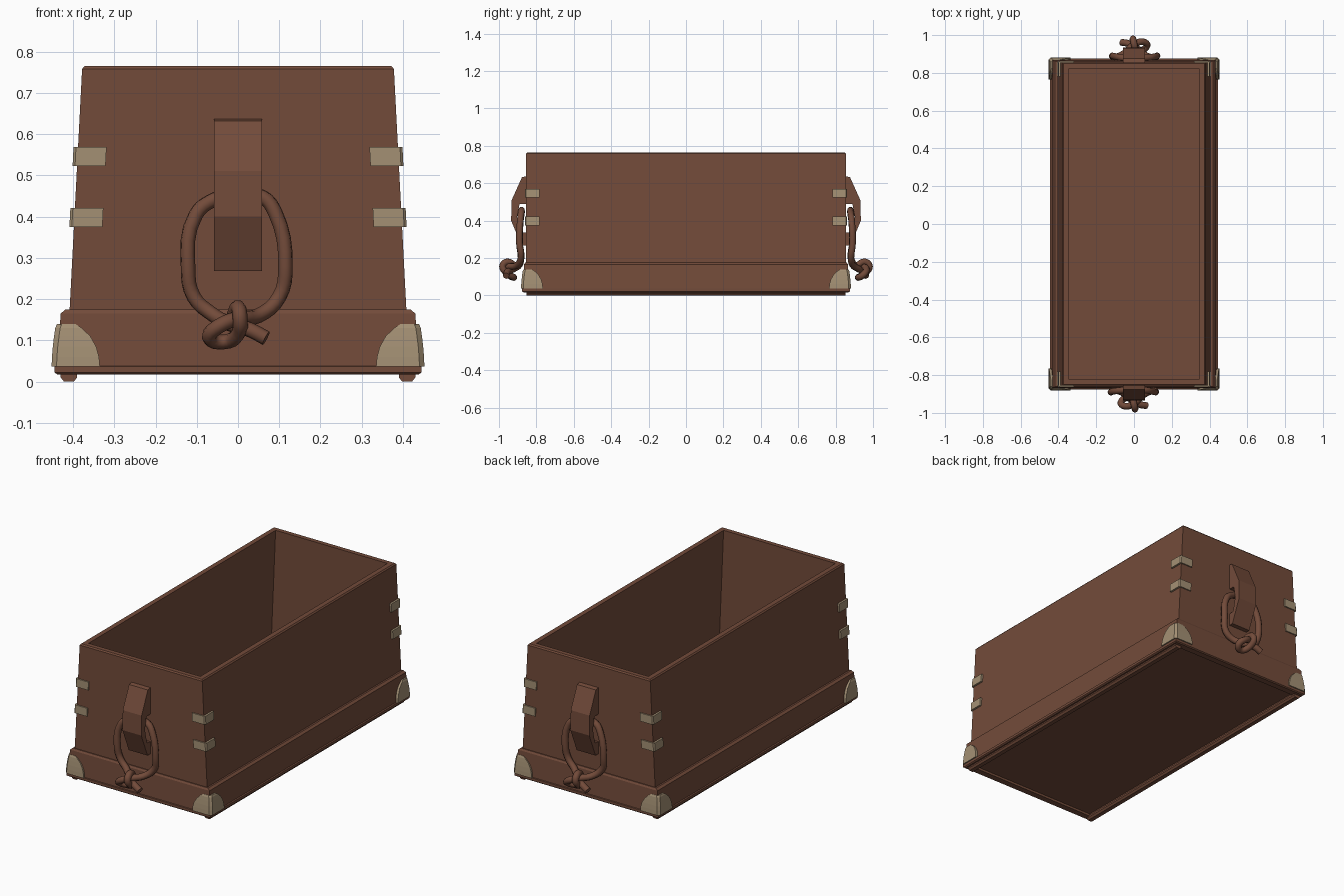
import bpy, bmesh, math

cube = bpy.data.objects.get("Cube")
if cube:
    bpy.data.objects.remove(cube, do_unlink=True)


def material(name, rgb):
    m = bpy.data.materials.new(name)
    m.use_nodes = True
    m.diffuse_color = (*rgb, 1)
    m.node_tree.nodes["Principled BSDF"].inputs["Base Color"].default_value = (*rgb, 1)
    return m


BROWN = material("brown wood", (0.17, 0.07, 0.042))
BRASS = material("dull brass", (0.37, 0.28, 0.175))


def add(name, data, mat):
    ob = bpy.data.objects.new(name, data)
    bpy.context.collection.objects.link(ob)
    data.materials.append(mat)
    return ob


def loft(name, rings, mat):
    """Skin a list of equal-length point rings and cap both ends."""
    bm = bmesh.new()
    vs = [[bm.verts.new(p) for p in ring] for ring in rings]
    n = len(vs[0])
    for a, b in zip(vs, vs[1:]):
        for i in range(n):
            j = (i + 1) % n
            bm.faces.new((a[i], a[j], b[j], b[i]))
    bm.faces.new(vs[0])
    bm.faces.new(vs[-1])
    bmesh.ops.recalc_face_normals(bm, faces=bm.faces)
    me = bpy.data.meshes.new(name)
    bm.to_mesh(me)
    bm.free()
    return add(name, me, mat)


def rect(hx, hy, z):
    return [(-hx, -hy, z), (hx, -hy, z), (hx, hy, z), (-hx, hy, z)]


def corner(ox, oy, z, reach, thick, cut):
    """L-shaped section that wraps the outer corner at (ox, oy)."""
    return [(ox - reach, oy, z), (ox - cut, oy, z), (ox, oy - cut, z), (ox, oy - reach, z),
            (ox - thick, oy - reach, z), (ox - thick, oy - thick, z), (ox - reach, oy - thick, z)]


def bevel(ob, width, segments=1):
    m = ob.modifiers.new("bevel", "BEVEL")
    m.width, m.segments = width, segments


def mirror(ob, x=True, y=True):
    m = ob.modifiers.new("mirror", "MIRROR")
    m.use_axis = (x, y, False)


def turned_copy(ob, name):
    twin = add_twin = ob.copy()
    twin.name = name
    twin.rotation_euler.z = math.pi
    bpy.context.collection.objects.link(add_twin)


# Hollow tapered box
body = loft("box_body", [
    rect(0.385, 0.83, 0.04), rect(0.409, 0.855, 0.06), rect(0.409, 0.855, 0.16),
    rect(0.378, 0.855, 0.758), rect(0.372, 0.849, 0.765),
    rect(0.345, 0.824, 0.765), rect(0.375, 0.824, 0.06)], BROWN)

# Base skirt with a lip and a recessed underside
loft("base_skirt", [
    rect(0.4, 0.85, 0.175), rect(0.418, 0.86, 0.175), rect(0.43, 0.866, 0.165),
    rect(0.438, 0.872, 0.038), rect(0.445, 0.876, 0.036), rect(0.445, 0.876, 0.022),
    rect(0.438, 0.87, 0.017), rect(0.395, 0.835, 0.017), rect(0.395, 0.835, 0.03)], BROWN)

# Runners under the long sides
runner = loft("runner", [
    [(x, y, z) for x, z in ((0.398, 0), (0.422, 0), (0.43, 0.01), (0.43, 0.02),
                            (0.39, 0.02), (0.39, 0.01))] for y in (-0.853, 0.853)], BROWN)
mirror(runner, y=False)

# Metal bands around the upright corners
for label, low in (("lower", 0.375), ("upper", 0.523)):
    rings = [corner(0.42 - 0.052 * (z - 0.16), 0.862, z, 0.08, 0.018, 0.006)
             for z in (low, low + 0.046)]
    mirror(loft(label + "_corner_band", rings, BRASS))

# Rounded metal guards on the base corners
rings = []
for z, reach, out in ((0.036, 0.117, 0.452), (0.06, 0.114, 0.451), (0.085, 0.105, 0.449),
                      (0.11, 0.088, 0.446), (0.13, 0.064, 0.443), (0.14, 0.044, 0.439)):
    rings.append(corner(out, out + 0.43, z, reach, 0.022, 0.012))
mirror(loft("corner_guard", rings, BRASS))

# Handle cleats, notched behind for the rope
profile = [(-0.85, 0.638), (-0.877, 0.632), (-0.932, 0.51), (-0.935, 0.4), (-0.88, 0.268),
           (-0.85, 0.268), (-0.85, 0.335), (-0.885, 0.34), (-0.903, 0.42), (-0.89, 0.488),
           (-0.85, 0.49)]
cleat = loft("front_cleat", [[(x, y, z) for y, z in profile] for x in (-0.058, 0.058)], BROWN)
turned_copy(cleat, "back_cleat")

# Knotted rope loops
path = [(0.068, -0.962, 0.105), (0.03, -0.955, 0.125), (-0.02, -0.925, 0.14),
        (-0.065, -0.89, 0.165), (-0.107, -0.882, 0.205), (-0.121, -0.89, 0.275),
        (-0.102, -0.885, 0.405), (-0.06, -0.88, 0.44), (0, -0.879, 0.455),
        (0.06, -0.88, 0.447), (0.09, -0.885, 0.41), (0.115, -0.89, 0.28),
        (0.1, -0.882, 0.205), (0.05, -0.905, 0.16), (0, -0.95, 0.153),
        (-0.045, -0.965, 0.135), (-0.07, -0.945, 0.108), (-0.035, -0.92, 0.096),
        (0, -0.95, 0.115), (0.005, -0.981, 0.155), (0, -0.955, 0.18), (-0.01, -0.915, 0.16)]
curve = bpy.data.curves.new("rope", "CURVE")
curve.dimensions = "3D"
curve.bevel_depth = 0.018
curve.bevel_resolution = 2
curve.resolution_u = 4
curve.use_fill_caps = True
spline = curve.splines.new("BEZIER")
spline.bezier_points.add(len(path) - 1)
for point, co in zip(spline.bezier_points, path):
    point.co = co
    point.handle_left_type = point.handle_right_type = "AUTO"
rope = add("front_rope", curve, BROWN)
bpy.ops.object.select_all(action="DESELECT")
rope.select_set(True)
bpy.context.view_layer.objects.active = rope
bpy.ops.object.convert(target="MESH")
rope = bpy.context.view_layer.objects.active
bpy.ops.object.shade_smooth_by_angle(angle=math.radians(50))
turned_copy(rope, "back_rope")
